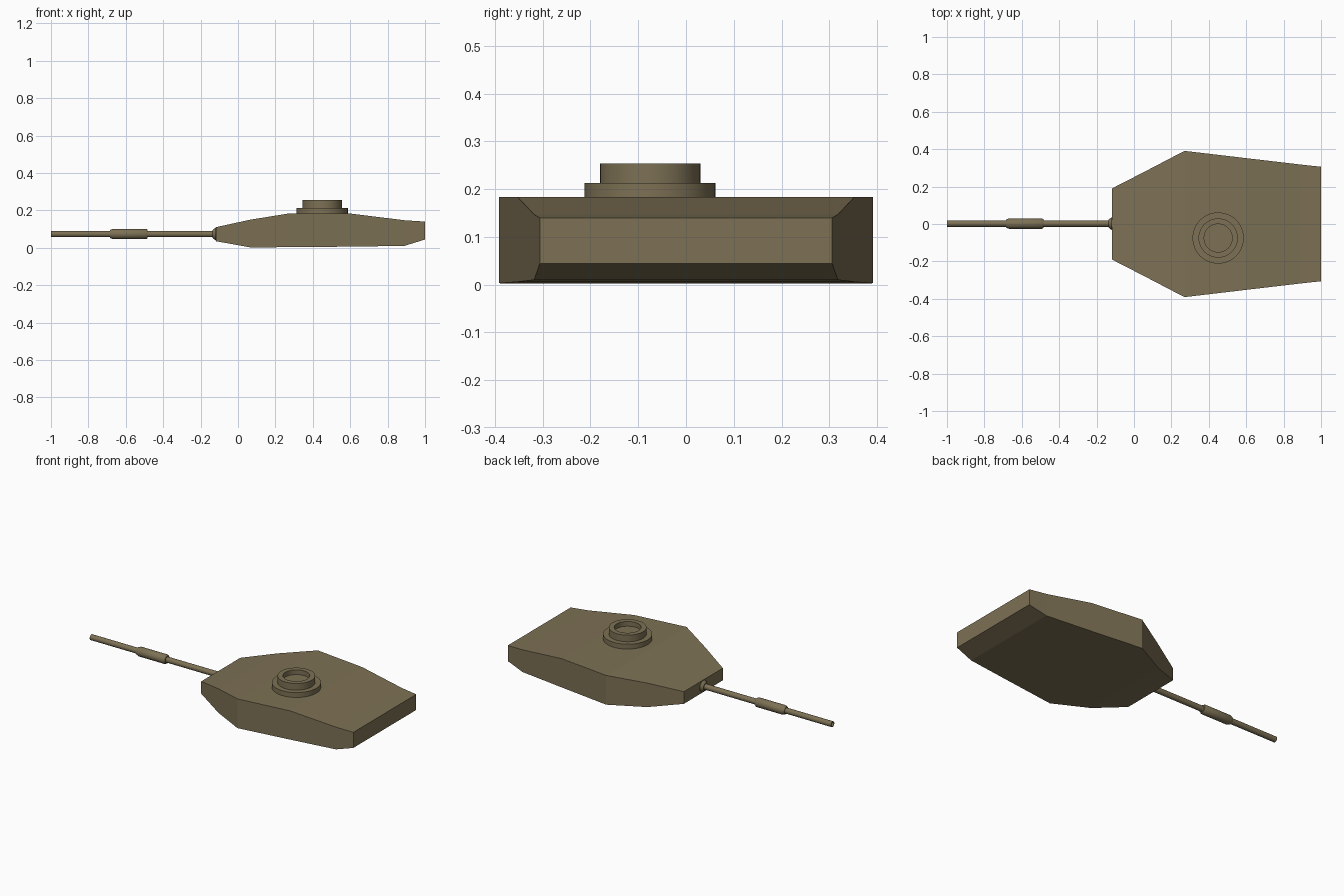
import bpy, bmesh, math
from mathutils import Matrix, Vector

if "Cube" in bpy.data.objects:
    bpy.data.objects.remove(bpy.data.objects["Cube"])

paint = bpy.data.materials.new("olive_paint")
paint.diffuse_color = (0.205, 0.165, 0.09, 1)
paint.use_nodes = True
paint.node_tree.nodes["Principled BSDF"].inputs["Base Color"].default_value = paint.diffuse_color


def finish(name, bm, smooth=False):
    bmesh.ops.remove_doubles(bm, verts=bm.verts, dist=1e-5)
    bmesh.ops.recalc_face_normals(bm, faces=bm.faces)
    me = bpy.data.meshes.new(name)
    bm.to_mesh(me)
    bm.free()
    ob = bpy.data.objects.new(name, me)
    bpy.context.collection.objects.link(ob)
    me.materials.append(paint)
    if smooth:
        bpy.ops.object.select_all(action='DESELECT')
        ob.select_set(True)
        bpy.context.view_layer.objects.active = ob
        bpy.ops.object.shade_smooth_by_angle(angle=math.radians(30))
    return ob


def lathe(name, profile, matrix, sides):
    """Revolve (radius, height) points about local z, then place."""
    bm = bmesh.new()
    verts = [bm.verts.new((r, 0, h)) for r, h in profile]
    edges = [bm.edges.new(p) for p in zip(verts, verts[1:])]
    bmesh.ops.spin(bm, geom=verts + edges, cent=(0, 0, 0), axis=(0, 0, 1),
                   angle=math.tau, steps=sides, use_duplicate=False)
    bm.transform(matrix)
    return finish(name, bm, smooth=True)


# Turret body: rectangular sections (x, half width, bottom, top)
sections = [(-0.118, 0.190, 0.035, 0.110), (0.065, 0.284, 0.002, 0.150),
            (0.27, 0.391, 0.003, 0.183), (0.60, 0.352, 0.006, 0.183),
            (0.89, 0.318, 0.010, 0.147), (1.0, 0.306, 0.044, 0.140)]
bm = bmesh.new()
rings = [[bm.verts.new(c) for c in ((x, -w, b), (x, w, b), (x, w, t), (x, -w, t))]
         for x, w, b, t in sections]
for a, b in zip(rings, rings[1:]):
    for i in range(4):
        j = (i + 1) % 4
        bm.faces.new((a[i], a[j], b[j], b[i]))
bm.faces.new(rings[0])
bm.faces.new(rings[-1])
finish("turret_body", bm)

# Stepped hatch ring with a sunken lid
lathe("commander_hatch",
      [(0, 0.175), (0.137, 0.175), (0.137, 0.213), (0.105, 0.213),
       (0.105, 0.254), (0.075, 0.254), (0.075, 0.225), (0, 0.225)],
      Matrix.Translation((0.45, -0.075, 0)), 48)

# Gun: height measured forward (-x) from x = 0, with bored muzzle
gun_place = Matrix.Translation((0, 0.002, 0.0735)) @ Matrix.Rotation(-math.pi / 2, 4, 'Y')
lathe("gun_barrel",
      [(0, 0.10), (0.017, 0.10), (0.017, 1.0), (0.012, 1.0), (0.012, 0.96), (0, 0.96)],
      gun_place, 24)
lathe("bore_evacuator",
      [(0.017, 0.483), (0.023, 0.483), (0.028, 0.492), (0.028, 0.668),
       (0.021, 0.685), (0.017, 0.685)], gun_place, 24)
lathe("mantlet_collar",
      [(0, 0.10), (0.034, 0.10), (0.034, 0.120), (0.022, 0.135), (0, 0.135)],
      gun_place, 24)
